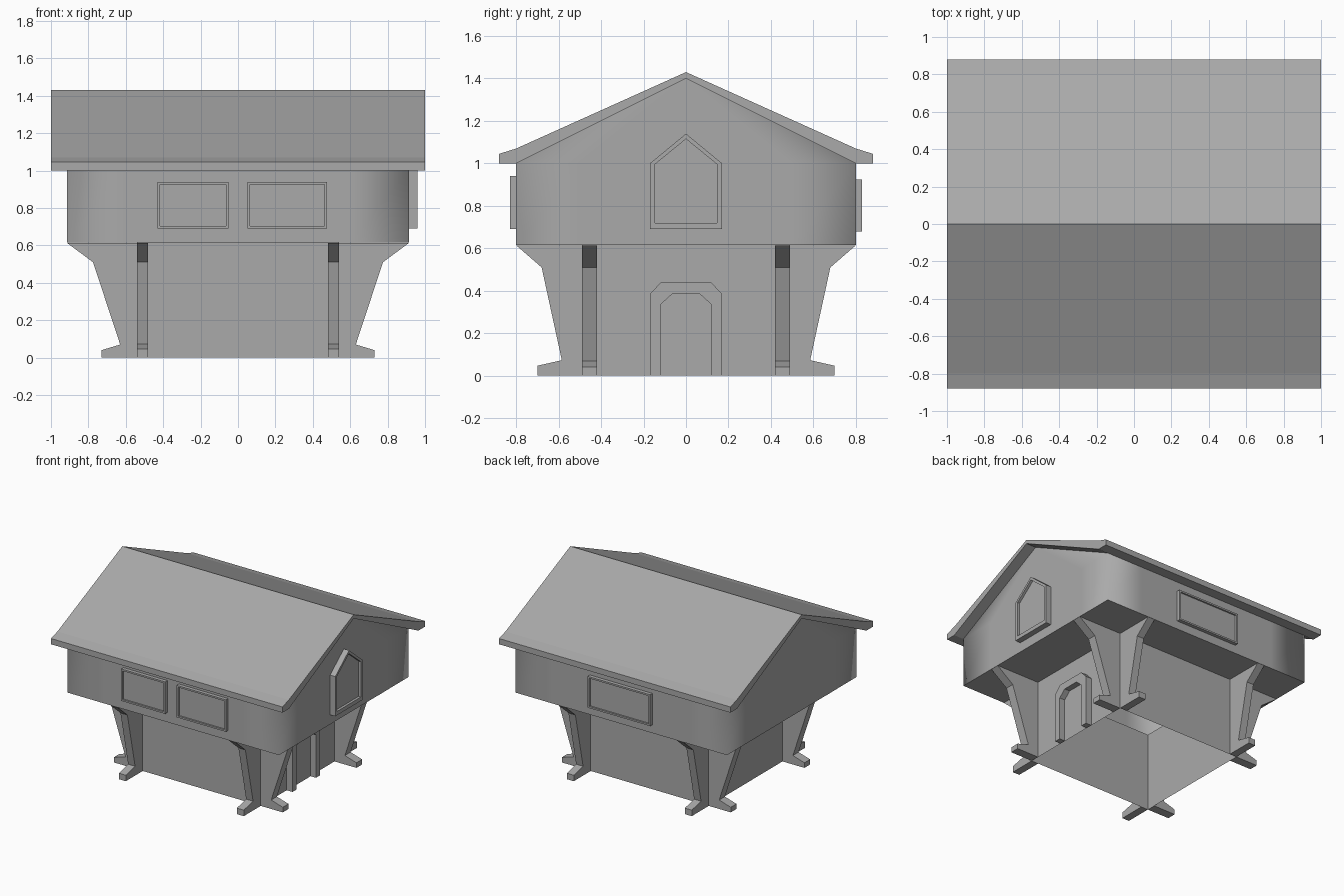
import bpy
import bmesh

cube = bpy.data.objects.get("Cube")
if cube:
    bpy.data.objects.remove(cube, do_unlink=True)

GREY = (0.4, 0.4, 0.4, 1)
mat = bpy.data.materials.new("plain grey")
mat.use_nodes = True
mat.diffuse_color = GREY
mat.node_tree.nodes["Principled BSDF"].inputs["Base Color"].default_value = GREY

# Main dimensions
UPPER_X, UPPER_Y = 0.915, 0.80
LOWER_X, LOWER_Y = 0.54, 0.49
FLOOR, EAVE, RIDGE = 0.615, 1.0, 1.4


def finish(name, bm, recalc=False):
    if recalc:
        bmesh.ops.recalc_face_normals(bm, faces=bm.faces)
    mesh = bpy.data.meshes.new(name)
    bm.to_mesh(mesh)
    bm.free()
    mesh.materials.append(mat)
    obj = bpy.data.objects.new(name, mesh)
    bpy.context.collection.objects.link(obj)
    return obj


def loft(bm, rings, closed=True, cap_end=False, cap_start=False):
    """Join matching rings of points with quads."""
    rows = [[bm.verts.new(p) for p in ring] for ring in rings]
    n = len(rows[0])
    for a, b in zip(rows, rows[1:]):
        for i in range(n if closed else n - 1):
            j = (i + 1) % n
            bm.faces.new((a[i], a[j], b[j], b[i]))
    if cap_end:
        bm.faces.new(rows[-1])
    if cap_start:
        bm.faces.new(rows[0][::-1])
    return rows


def rect(x, y, z):
    return [(x, -y, z), (x, y, z), (-x, y, z), (-x, -y, z)]


def prism(name, profile, place, start, end):
    bm = bmesh.new()
    loft(bm, [[place(u, v, w) for u, v in profile] for w in (start, end)],
         cap_start=True, cap_end=True)
    return finish(name, bm, recalc=True)


def framed_panel(name, outer, inner, place, depth, recess, closed=True):
    """Raised border around a sunken panel."""
    bm = bmesh.new()
    layers = [(outer, 0), (outer, depth), (inner, depth), (inner, recess)]
    rows = loft(bm, [[place(u, v, d) for u, v in pts] for pts, d in layers],
                closed=closed, cap_end=True)
    if not closed:
        bm.faces.new([r[0] for r in rows])
        bm.faces.new([r[-1] for r in rows][::-1])
    return finish(name, bm)


def on_front(u, v, d):
    return (u, -UPPER_Y - d, v)


def on_back(u, v, d):
    return (-u, UPPER_Y + d, v)


def on_gable(u, v, d):
    return (UPPER_X + d, u, v)


def on_lower_side(u, v, d):
    return (LOWER_X + d, u, v)


# Lower storey walls, open underneath
bm = bmesh.new()
loft(bm, [rect(LOWER_X, LOWER_Y, 0), rect(LOWER_X, LOWER_Y, FLOOR)])
finish("lower_walls", bm)

# Underside of the overhanging upper storey
bm = bmesh.new()
loft(bm, [rect(LOWER_X, LOWER_Y, FLOOR), rect(UPPER_X, UPPER_Y, FLOOR)])
finish("overhang_underside", bm)

# Upper storey walls with gables, softly shaded round the corners
sx, sy = 0.6, 0.5
half = [(UPPER_X, -UPPER_Y), (UPPER_X, -sy), (UPPER_X, sy),
        (UPPER_X, UPPER_Y), (sx, UPPER_Y), (-sx, UPPER_Y)]
outline = half + [(-x, -y) for x, y in half]
bm = bmesh.new()
low, top = loft(bm, [[(x, y, z) for x, y in outline] for z in (FLOOR, EAVE)])
for first, x in ((0, UPPER_X), (6, -UPPER_X)):
    apex = bm.verts.new((x, 0, RIDGE))
    bm.faces.new(top[first:first + 4] + [apex])
for face in bm.faces:
    face.smooth = True
finish("upper_walls", bm)

# Roof slab with kicked-out eaves
right_half = [(0, 1.43), (0.80, 1.07), (0.88, 1.045), (0.88, 1.0), (0.80, 1.0), (0, RIDGE)]
roof = right_half + [(-u, v) for u, v in right_half[-2:0:-1]]
prism("roof", roof, lambda u, v, w: (w, u, v), -1, 1)

# Corner buttresses with flared tops and feet, two at each corner
side_profile = [(LOWER_X + 0.001, 0), (0.73, 0), (0.73, 0.04), (0.63, 0.07),
                (0.775, 0.51), (UPPER_X, 0.614), (LOWER_X + 0.001, 0.614)]
end_profile = [(LOWER_Y + 0.001, 0), (0.70, 0), (0.70, 0.047), (0.585, 0.073),
               (0.68, 0.51), (UPPER_Y, 0.614), (LOWER_Y + 0.001, 0.614)]
for ix, sign_x in (("left", 1), ("right", -1)):
    for iy, sign_y in (("front", -1), ("back", 1)):
        prism(f"{iy}_{ix}_side_buttress", side_profile,
              lambda u, v, w: (sign_x * u, sign_y * w, v), 0.42, LOWER_Y)
        prism(f"{iy}_{ix}_end_buttress", end_profile,
              lambda u, v, w: (sign_x * w, sign_y * u, v), 0.48, LOWER_X)


# Rectangular windows
def window(name, u0, u1, v0, v1, place):
    b = 0.013
    outer = [(u0, v0), (u1, v0), (u1, v1), (u0, v1)]
    inner = [(u0 + b, v0 + b), (u1 - b, v0 + b), (u1 - b, v1 - b), (u0 + b, v1 - b)]
    framed_panel(name, outer, inner, place, 0.028, 0.015)


window("front_window_right", -0.43, -0.05, 0.69, 0.94, on_front)
window("front_window_left", 0.05, 0.475, 0.69, 0.94, on_front)
window("back_window", -0.27, 0.27, 0.68, 0.925, on_back)

# Pointed gable window
framed_panel("gable_window",
             [(-0.17, 0.69), (0.17, 0.69), (0.17, 1.0), (0, 1.14), (-0.17, 1.0)],
             [(-0.147, 0.72), (0.147, 0.72), (0.147, 0.995), (0, 1.115), (-0.147, 0.995)],
             on_gable, 0.045, 0.025)

# Door with chamfered arch frame
framed_panel("door",
             [(0.17, 0), (0.17, 0.385), (0.118, 0.44), (-0.118, 0.44), (-0.17, 0.385), (-0.17, 0)],
             [(0.12, 0), (0.12, 0.335), (0.065, 0.385), (-0.065, 0.385), (-0.12, 0.335), (-0.12, 0)],
             on_lower_side, 0.05, 0.004, closed=False)
